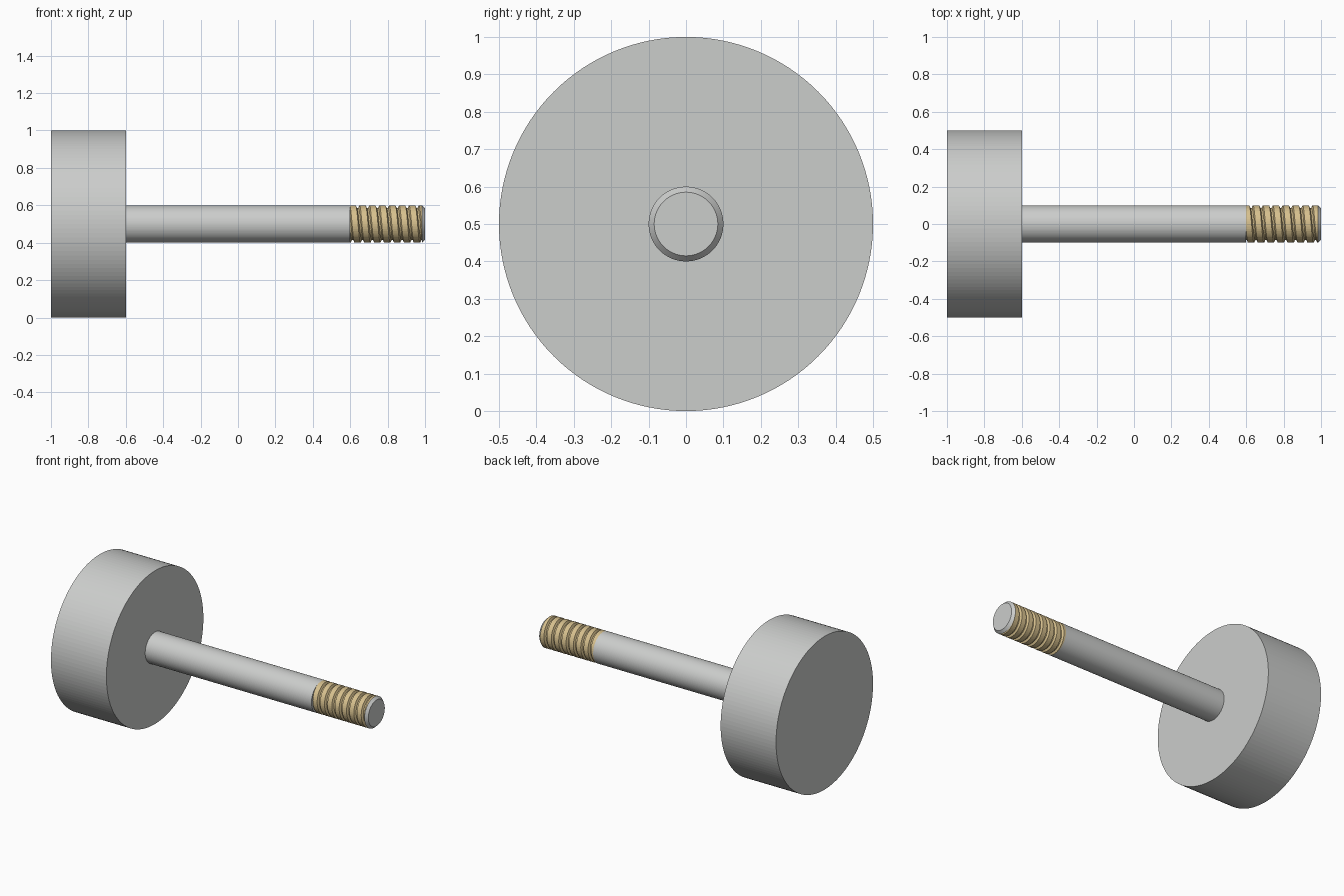
import bpy
import bmesh
from math import sin, cos, pi

cube = bpy.data.objects.get("Cube")
if cube:
    bpy.data.objects.remove(cube, do_unlink=True)

AXIS_Z = 0.5


def material(name, rgb):
    mat = bpy.data.materials.new(name)
    mat.use_nodes = True
    mat.diffuse_color = (*rgb, 1)
    bsdf = next(n for n in mat.node_tree.nodes if n.type == "BSDF_PRINCIPLED")
    bsdf.inputs["Base Color"].default_value = (*rgb, 1)
    return mat


def finish(name, bm, mat):
    mesh = bpy.data.meshes.new(name)
    bm.to_mesh(mesh)
    bm.free()
    mesh.materials.append(mat)
    obj = bpy.data.objects.new(name, mesh)
    obj.location.z = AXIS_Z
    bpy.context.collection.objects.link(obj)
    return obj


def ring(bm, x, r, sides):
    angles = [2 * pi * i / sides for i in range(sides)]
    return [bm.verts.new((x, r * cos(a), r * sin(a))) for a in angles]


def lathe(name, profile, sides, mat):
    """Turn (x, radius) points around the x axis and cap both ends."""
    bm = bmesh.new()
    rings = [ring(bm, x, r, sides) for x, r in profile]
    for a, b in zip(rings, rings[1:]):
        for i in range(sides):
            j = (i + 1) % sides
            bm.faces.new((a[i], a[j], b[j], b[i]))
    bm.faces.new(rings[0])
    bm.faces.new(rings[-1])
    bmesh.ops.recalc_face_normals(bm, faces=bm.faces)
    return finish(name, bm, mat)


def thread(name, start, end, first, pitch, profile, mat, steps=48, turns=11):
    """Sweep one tooth profile along a right-hand helix, trimmed square."""
    bm = bmesh.new()
    rows = []
    for i in range(steps * turns + 1):
        a = pi + 2 * pi * i / steps
        shift = first + pitch * i / steps
        rows.append([bm.verts.new((shift + x * pitch, r * cos(a), r * sin(a)))
                     for x, r in profile])
    for p, q in zip(rows, rows[1:]):
        for j in range(len(profile) - 1):
            bm.faces.new((p[j], q[j], q[j + 1], p[j + 1]))
    bmesh.ops.remove_doubles(bm, verts=bm.verts, dist=1e-5)
    for x, side in ((start, -1), (end, 1)):
        geom = bm.verts[:] + bm.edges[:] + bm.faces[:]
        bmesh.ops.bisect_plane(bm, geom=geom, plane_co=(x, 0, 0),
                               plane_no=(side, 0, 0), clear_outer=True)
    return finish(name, bm, mat)


steel = material("grey steel", (0.6, 0.61, 0.6))
brass = material("tan brass", (0.68, 0.53, 0.27))

# Thick round head
lathe("head", [(-1, 0.5), (-0.6, 0.5)], 128, steel)

# Shank with a narrower core under the thread and a chamfered tip
shank = lathe("shank", [(-0.6, 0.1), (0.6, 0.1), (0.6, 0.084), (0.983, 0.084),
                        (0.983, 0.1), (1, 0.085)], 96, steel)

# Helical thread: flat crest, sloped flanks, narrow root
tooth = [(0, 0.1), (0.6, 0.1), (0.72, 0.086), (0.88, 0.086), (1, 0.1)]
thread("thread", 0.6, 0.983, 0.504, 0.053, tooth, brass)
